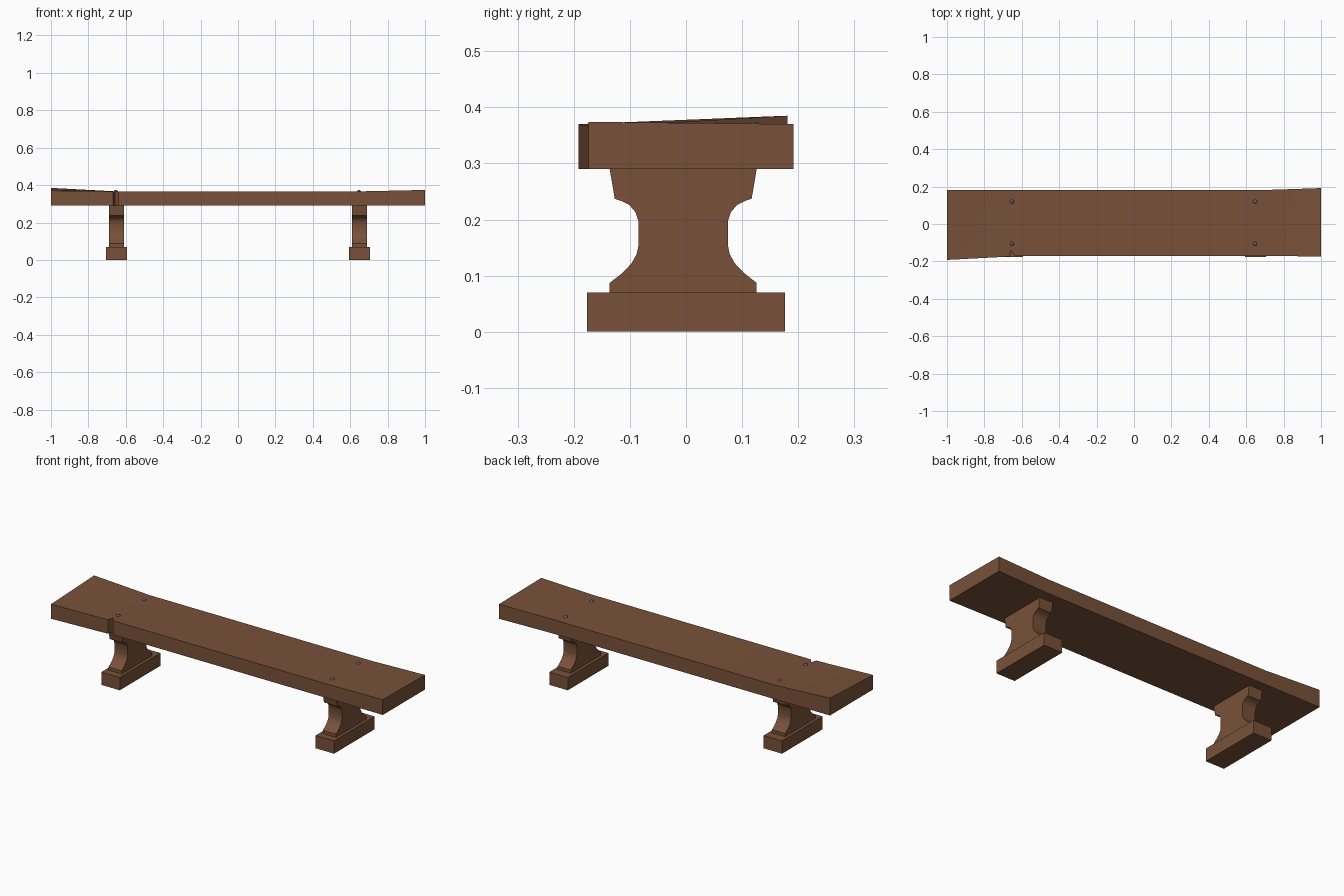
import bpy
import bmesh
from math import radians

cube = bpy.data.objects.get("Cube")
if cube:
    bpy.data.objects.remove(cube, do_unlink=True)


def material(name, rgb):
    m = bpy.data.materials.new(name)
    m.use_nodes = True
    m.diffuse_color = (*rgb, 1)
    m.node_tree.nodes["Principled BSDF"].inputs["Base Color"].default_value = (*rgb, 1)
    return m


wood = material("brown wood", (0.19, 0.083, 0.042))
iron = material("grey iron", (0.12, 0.13, 0.15))


def finish(bm, name, mat):
    bmesh.ops.recalc_face_normals(bm, faces=bm.faces)
    mesh = bpy.data.meshes.new(name)
    bm.to_mesh(mesh)
    bm.free()
    mesh.materials.append(mat)
    ob = bpy.data.objects.new(name, mesh)
    bpy.context.collection.objects.link(ob)
    bpy.ops.object.select_all(action="DESELECT")
    ob.select_set(True)
    bpy.context.view_layer.objects.active = ob
    bpy.ops.object.shade_smooth_by_angle(angle=radians(30))
    return ob


def loft(name, rings, mat):
    """Join matching closed rings and cap both ends."""
    bm = bmesh.new()
    loops = [[bm.verts.new(p) for p in ring] for ring in rings]
    for a, b in zip(loops, loops[1:]):
        for i in range(len(a)):
            j = (i + 1) % len(a)
            bm.faces.new((a[i], a[j], b[j], b[i]))
    bm.faces.new(loops[0])
    bm.faces.new(loops[-1])
    return finish(bm, name, mat)


# Seat plank: warped ends and a small split in the front edge
# station: x, front y, back y, front top z, back top z
BOTTOM = 0.29
stations = [
    (-1.0, -0.192, 0.181, 0.370, 0.385),
    (-0.70, -0.176, 0.181, 0.367, 0.369),
    (-0.668, -0.174, 0.181, 0.367, 0.367),
    (-0.658, -0.142, 0.181, 0.367, 0.367),
    (-0.640, -0.170, 0.181, 0.367, 0.367),
    (0.68, -0.170, 0.181, 0.367, 0.367),
    (1.0, -0.174, 0.192, 0.374, 0.370),
]
rings = []
for x, front, back, zf, zb in stations:
    inner = -0.12
    zi = zf + (zb - zf) * (inner - front) / (back - front)
    rings.append([(x, front, BOTTOM), (x, inner, BOTTOM), (x, back, BOTTOM),
                  (x, back, zb), (x, inner, zi), (x, front, zf)])
loft("seat_plank", rings, wood)

# Half profile of the carved stem: y, z
half = [(0.131, 0.07), (0.131, 0.087), (0.108, 0.105), (0.092, 0.122),
        (0.083, 0.138), (0.080, 0.152), (0.080, 0.198), (0.085, 0.213),
        (0.096, 0.226), (0.110, 0.233), (0.122, 0.237), (0.131, 0.29)]
outline = half + [(-y, z) for y, z in reversed(half)]

for side, cx in (("left", 0.65), ("right", -0.65)):
    # Foot block
    loft(f"{side}_foot",
         [[(cx + dx, y, z) for y, z in
           ((-0.176, 0), (0.176, 0), (0.176, 0.07), (-0.176, 0.07))]
          for dx in (-0.056, 0.056)], wood)
    # Carved stem
    loft(f"{side}_stem",
         [[(cx + dx, y - 0.005, z) for y, z in outline]
          for dx in (-0.04, 0.04)], wood)
    # Domed nail heads
    for place, y in (("front", -0.105), ("back", 0.12)):
        bm = bmesh.new()
        bmesh.ops.create_uvsphere(bm, u_segments=10, v_segments=6, radius=0.011)
        nail = finish(bm, f"{side}_{place}_nail", iron)
        nail.location = (cx - 0.003, y, 0.366)
        nail.scale.z = 0.75
